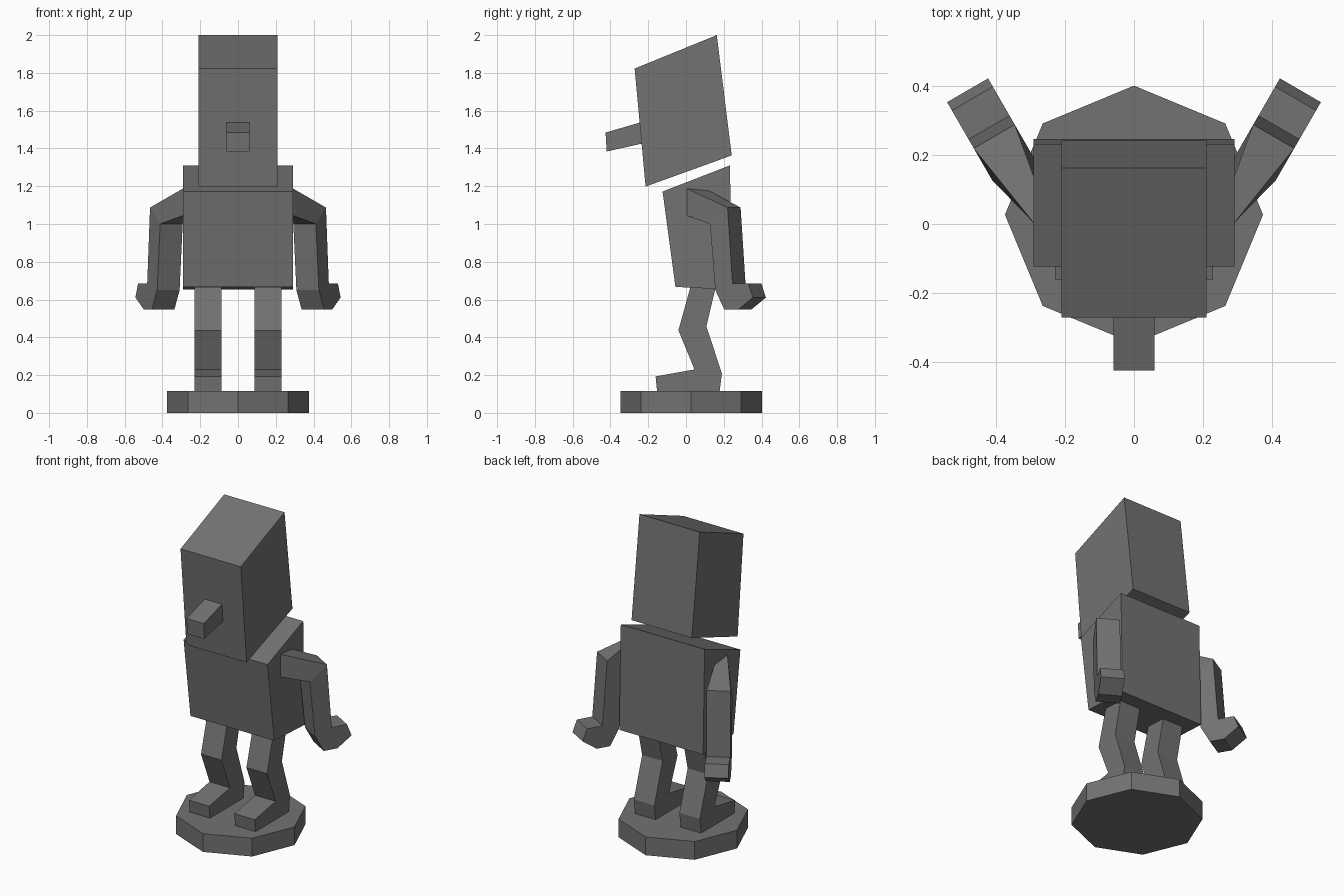
import bpy, bmesh, math
from mathutils import Matrix

if "Cube" in bpy.data.objects:
    bpy.data.objects.remove(bpy.data.objects["Cube"])

grey = bpy.data.materials.new("dark_grey")
grey.diffuse_color = (0.17, 0.17, 0.17, 1)
grey.use_nodes = True
grey.node_tree.nodes["Principled BSDF"].inputs["Base Color"].default_value = grey.diffuse_color


def finish(name, bm, mirror=False):
    """Turn a bmesh into a flat-shaded object, optionally mirrored in x."""
    bmesh.ops.recalc_face_normals(bm, faces=bm.faces)
    me = bpy.data.meshes.new(name)
    bm.to_mesh(me)
    bm.free()
    me.materials.append(grey)
    ob = bpy.data.objects.new(name, me)
    bpy.context.collection.objects.link(ob)
    if mirror:
        mod = ob.modifiers.new("mirror", 'MIRROR')
        mod.use_mirror_merge = False
    return ob


def prism(name, profile, x0, x1, mirror=False):
    """Side profile (y, z) extruded from x0 to x1."""
    bm = bmesh.new()
    face = bm.faces.new([bm.verts.new((x0, y, z)) for y, z in profile])
    ext = bmesh.ops.extrude_face_region(bm, geom=[face], use_keep_orig=True)
    verts = [g for g in ext["geom"] if isinstance(g, bmesh.types.BMVert)]
    bmesh.ops.translate(bm, verts=verts, vec=(x1 - x0, 0, 0))
    return finish(name, bm, mirror)


def tube(name, rings, mirror=False):
    """Skin a row of four-cornered rings and cap the ends."""
    bm = bmesh.new()
    loops = [[bm.verts.new(p) for p in ring] for ring in rings]
    for a, b in zip(loops, loops[1:]):
        for i in range(4):
            j = (i + 1) % 4
            bm.faces.new((a[i], a[j], b[j], b[i]))
    bm.faces.new(loops[0])
    bm.faces.new(loops[-1])
    return finish(name, bm, mirror)


# Octagonal base
bm = bmesh.new()
bmesh.ops.create_cone(bm, cap_ends=True, segments=8, radius1=0.375,
                      radius2=0.375, depth=0.115,
                      matrix=Matrix.Translation((0, 0.027, 0.0575)))
finish("base", bm)

# Head, nose and torso
prism("head", [(-0.272, 1.823), (0.163, 2.0), (0.242, 1.363), (-0.214, 1.198)],
      -0.21, 0.21)
prism("nose", [(-0.426, 1.484), (-0.2, 1.55), (-0.2, 1.433), (-0.42, 1.384)],
      -0.06, 0.06)
prism("torso", [(-0.124, 1.172), (0.232, 1.31), (0.247, 0.652), (-0.056, 0.667)],
      -0.292, 0.292)

# Bent legs with feet
prism("leg", [(0.03, 0.69), (-0.04, 0.437), (0.045, 0.23), (-0.161, 0.193),
              (-0.143, 0.01), (0.165, 0.01), (0.19, 0.209), (0.108, 0.458),
              (0.163, 0.69)], 0.087, 0.23, mirror=True)


# Arms: splayed 30 degrees backwards, ending in a curled hand
def across(front, back):
    corners = []
    for (y, z), inner in ((front, 0), (front, 1), (back, 1), (back, 0)):
        x = 0.412 + (y - 0.127) * math.tan(math.radians(30))
        corners.append((x - 0.119 * inner, y + 0.069 * inner, z))
    return corners


shoulder = [(0.291, 0.003, 1.045), (0.283, 0.115, 1.04),
            (0.283, 0.115, 1.18), (0.291, 0.003, 1.188)]
tube("arm", [shoulder,
             across((0.127, 1.0), (0.22, 1.087)),
             across((0.155, 0.65), (0.246, 0.685)),
             across((0.203, 0.547), (0.33, 0.685)),
             across((0.277, 0.547), (0.354, 0.611))], mirror=True)
